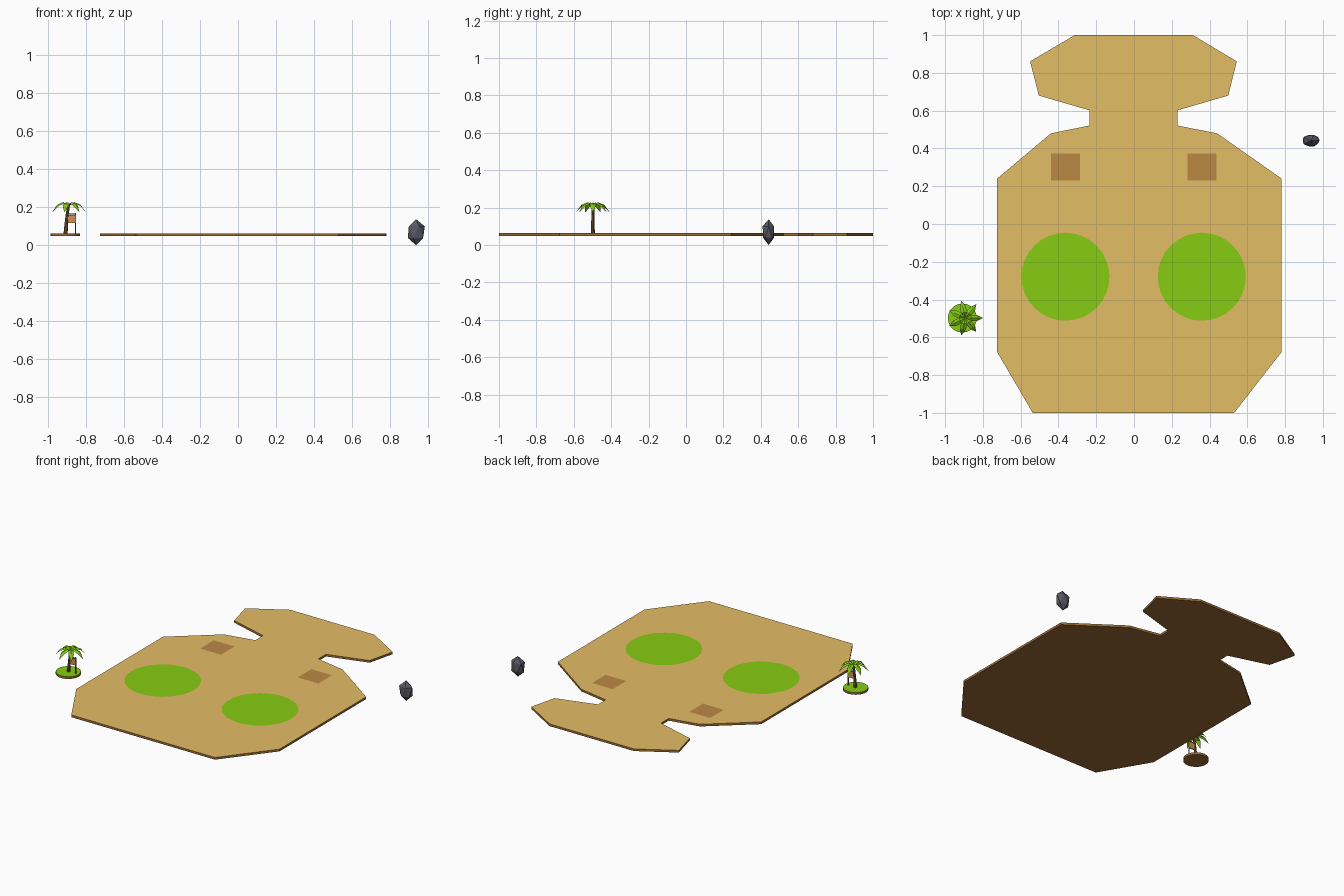
import bpy, bmesh, random
from math import sin, cos, pi
from mathutils import Vector, Matrix

if "Cube" in bpy.data.objects:
    bpy.data.objects.remove(bpy.data.objects["Cube"])


def material(name, r, g, b):
    """Flat material from display values 0-255, stored as linear."""
    lin = [((c / 255 + 0.055) / 1.055) ** 2.4 for c in (r, g, b)] + [1]
    m = bpy.data.materials.new(name)
    m.use_nodes = True
    m.diffuse_color = lin
    m.node_tree.nodes["Principled BSDF"].inputs["Base Color"].default_value = lin
    m.node_tree.nodes["Principled BSDF"].inputs["Roughness"].default_value = 0.9
    return m


SAND = material("sand", 228, 189, 102)
EARTH = material("earth brown", 155, 108, 57)
GRASS = material("grass green", 135, 204, 18)
PATCH = material("clay brown", 188, 137, 69)
BARK = material("bark", 124, 90, 58)
BOARD = material("sign wood", 208, 148, 82)
LEAF = material("leaf green", 128, 196, 24)
STONE = material("dark stone", 88, 88, 100)


def finish(name, bm, *mats):
    mesh = bpy.data.meshes.new(name)
    bm.to_mesh(mesh)
    bm.free()
    for m in mats:
        mesh.materials.append(m)
    ob = bpy.data.objects.new(name, mesh)
    bpy.context.collection.objects.link(ob)
    return ob


def slab(name, outline, bottom, top, cap, side):
    """Extruded outline with its own colour on the upward face."""
    bm = bmesh.new()
    face = bm.faces.new([bm.verts.new((x, y, bottom)) for x, y in outline])
    ext = bmesh.ops.extrude_face_region(bm, geom=[face], use_keep_orig=True)["geom"]
    for v in ext:
        if isinstance(v, bmesh.types.BMVert):
            v.co.z = top
    bmesh.ops.recalc_face_normals(bm, faces=bm.faces)
    for f in bm.faces:
        f.material_index = 0 if f.normal.z > 0.5 else 1
    return finish(name, bm, cap, side)


def sheet(name, outline, z, mat):
    """Flat painted marking facing up."""
    bm = bmesh.new()
    bm.faces.new([bm.verts.new((x, y, z)) for x, y in outline])
    return finish(name, bm, mat)


def circle(cx, cy, r, n):
    return [(cx + r * cos(2 * pi * i / n), cy + r * sin(2 * pi * i / n)) for i in range(n)]


def rectangle(cx, cy, w, d):
    return [(cx + sx * w / 2, cy + sy * d / 2) for sx, sy in ((-1, -1), (1, -1), (1, 1), (-1, 1))]


def box(name, centre, size, mat):
    bm = bmesh.new()
    bmesh.ops.create_cube(bm, size=1)
    bm.transform(Matrix.Translation(centre) @ Matrix.Diagonal((*size, 1)))
    return finish(name, bm, mat)


BOTTOM, TOP = 0.048, 0.063

# Main ground: right half going up, then left half going down
right = [(0.530, -1), (0.782, -0.677), (0.782, 0.240), (0.440, 0.480), (0.231, 0.521),
         (0.231, 0.602), (0.499, 0.680), (0.544, 0.861), (0.312, 1)]
left_x = [-0.536, -0.725, -0.725, -0.440, -0.236, -0.236, -0.504, -0.550, -0.314]
outline = right + [(x, p[1]) for x, p in zip(left_x, right)][::-1]
slab("ground", outline, BOTTOM, TOP, SAND, EARTH)

# Grass circles and clay squares painted on the ground
for side, x in (("right", -0.363), ("left", 0.359)):
    sheet("grass_circle_" + side, circle(x, -0.279, 0.233, 32), TOP + 0.001, GRASS)
    sheet("clay_square_" + side, rectangle(x, 0.301, 0.154, 0.144), TOP + 0.001, PATCH)

# Small round island
IX, IY = -0.909, -0.498
slab("island", circle(IX, IY, 0.077, 20), BOTTOM, TOP, GRASS, EARTH)

# Leaning palm trunk made of stacked rings
bm = bmesh.new()
rings = []
for x, z, r in ((-0.907, 0.060, 0.011), (-0.904, 0.11, 0.009), (-0.899, 0.16, 0.008), (-0.891, 0.212, 0.007)):
    rings.append([bm.verts.new((px, py, z)) for px, py in circle(x, IY, r, 8)])
for a, b in zip(rings, rings[1:]):
    for i in range(8):
        j = (i + 1) % 8
        bm.faces.new((a[i], a[j], b[j], b[i]))
bm.faces.new(rings[0][::-1])
bm.faces.new(rings[-1])
finish("palm_trunk", bm, BARK)

# Seven arching, folded palm leaves
bm = bmesh.new()
crown = Vector((-0.893, IY, 0))
for k in range(7):
    a = 2 * pi * k / 7
    out, across = Vector((cos(a), sin(a), 0)), Vector((-sin(a), cos(a), 0))
    rows = []
    for r, z, w in ((0, 0.211, 0.005), (0.03, 0.227, 0.016), (0.062, 0.215, 0.016), (0.092, 0.176, 0.001)):
        mid = crown + out * r + Vector((0, 0, z))
        drop = Vector((0, 0, -w * 0.45))
        rows.append([bm.verts.new(p) for p in (mid - across * w + drop, mid, mid + across * w + drop)])
    for p, q in zip(rows, rows[1:]):
        for i in (0, 1):
            bm.faces.new((p[i], q[i], q[i + 1], p[i + 1]))
finish("palm_leaves", bm, LEAF)

# Sign board between the trunk and a thin post
box("sign_post", (-0.854, IY, 0.115), (0.006, 0.006, 0.112), BARK)
box("sign_board", (-0.873, IY, 0.139), (0.042, 0.007, 0.042), BOARD)
box("sign_rail", (-0.875, IY, 0.165), (0.046, 0.005, 0.005), BARK)

# Faceted standing rock
random.seed(4)
bm = bmesh.new()
bmesh.ops.create_icosphere(bm, subdivisions=1, radius=1)
for v in bm.verts:
    v.co *= 1 + random.uniform(-0.06, 0.06) * (abs(v.co.z) < 0.9)
bm.transform(Matrix.Translation((0.937, 0.442, 0.0685)) @ Matrix.Diagonal((0.051, 0.036, 0.0685, 1)))
finish("rock", bm, STONE)
